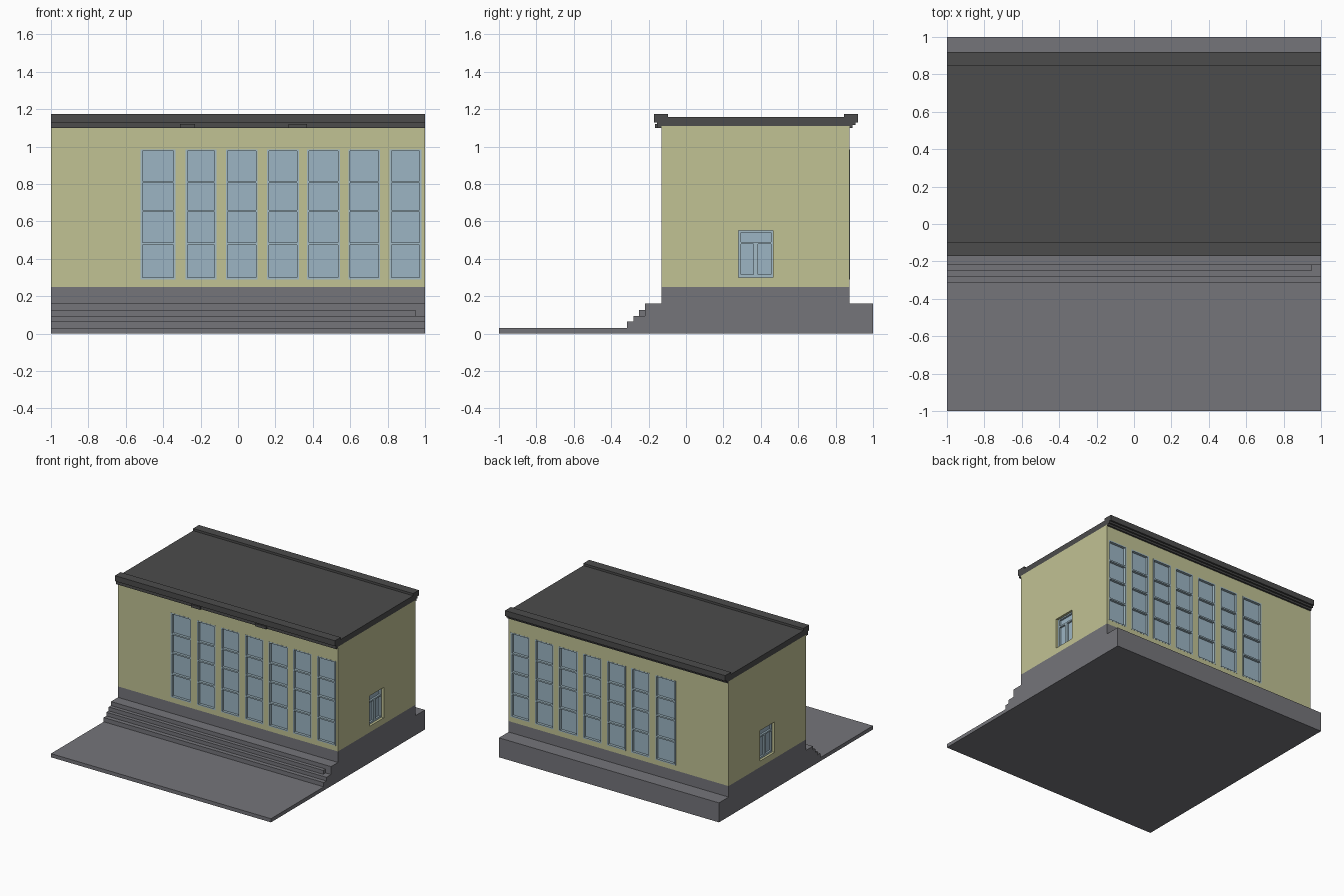
import bpy, bmesh
from mathutils import Vector

old = bpy.data.objects.get("Cube")
if old:
    bpy.data.objects.remove(old)


def material(name, rgb):
    lin = [((c / 255 + 0.055) / 1.055) ** 2.4 for c in rgb] + [1]
    m = bpy.data.materials.new(name)
    m.use_nodes = True
    m.diffuse_color = lin
    m.node_tree.nodes["Principled BSDF"].inputs["Base Color"].default_value = lin
    return m


WALL = material("cream plaster", (193, 194, 148))
STONE = material("grey stone", (117, 117, 122))
ROOF = material("dark roof", (76, 76, 76))
GLASS = material("blue glass", (156, 181, 196))
FRAME = material("pale blue frame", (163, 187, 198))


def finish(name, bm, *mats):
    me = bpy.data.meshes.new(name)
    bm.to_mesh(me)
    bm.free()
    for m in mats:
        me.materials.append(m)
    ob = bpy.data.objects.new(name, me)
    bpy.context.collection.objects.link(ob)
    return ob


def extrusion(name, profile, x0, x1, mat):
    """Extrude a (y, z) outline along x."""
    bm = bmesh.new()
    face = bm.faces.new([bm.verts.new((x0, y, z)) for y, z in profile])
    ext = bmesh.ops.extrude_face_region(bm, geom=[face], use_keep_orig=True)
    verts = [g for g in ext["geom"] if isinstance(g, bmesh.types.BMVert)]
    bmesh.ops.translate(bm, verts=verts, vec=(x1 - x0, 0, 0))
    bmesh.ops.recalc_face_normals(bm, faces=bm.faces[:])
    return finish(name, bm, mat)


def add_box(bm, a, b):
    lo = Vector([min(p) for p in zip(a, b)])
    hi = Vector([max(p) for p in zip(a, b)])
    r = bmesh.ops.create_cube(bm, size=1)
    for v in r["verts"]:
        v.co = [(lo[i] + hi[i]) / 2 + v.co[i] * (hi[i] - lo[i]) for i in range(3)]


# Stepped plinth with forecourt and rear ledge
extrusion("plinth", [(-1, 0), (1, 0), (1, .16), (.875, .16), (.875, .25),
                     (-.13, .25), (-.13, .16), (-.22, .16), (-.22, .095),
                     (-.28, .095), (-.28, .065), (-.315, .065),
                     (-.315, .03), (-1, .03)], -1, 1, STONE)
# One step stops short of the right end
extrusion("short_step", [(-.25, .095), (-.22, .095), (-.22, .127),
                         (-.25, .127)], -1, .95, STONE)

# Roof slab with raised lips and stepped cornices
extrusion("roof", [(-.17, 1.175), (-.095, 1.175), (-.095, 1.157), (.845, 1.157),
                   (.845, 1.175), (.92, 1.175), (.92, 1.13), (.905, 1.13),
                   (.905, 1.115), (.89, 1.115), (.89, 1.1), (.875, 1.1),
                   (.875, 1.11), (-.13, 1.11), (-.13, 1.1), (-.155, 1.1),
                   (-.155, 1.13), (-.17, 1.13)], -1, 1, ROOF)
# Small blocks under the front eave
for i, (x0, x1) in enumerate([(-.31, -.23), (.27, .37)]):
    extrusion(f"eave_block_{i + 1}", [(-.165, 1.098), (-.13, 1.098),
                                      (-.13, 1.12), (-.165, 1.12)], x0, x1, ROOF)

# Opening layouts: (u0, u1, v0, v1) on each wall
COLS = [(-.51, -.345), (-.27, -.125), (-.055, .095), (.165, .315),
        (.38, .535), (.6, .75), (.82, .97)]
ROWS = [(.3, .475), (.487, .65), (.662, .805), (.817, .975)]
PAD = .01
TALL = [(a - PAD, b + PAD, .29, .985) for a, b in COLS]
DOOR = [(.28, .465, .3, .55)]

# Each wall: name, (u, v, depth) to position, outward direction, u range, openings, recess
SIDES = [
    ("front", lambda u, v, d: (u, -.13 + d, v), (0, -1, 0), (-1, 1), TALL, .02),
    ("back", lambda u, v, d: (u, .875 - d, v), (0, 1, 0), (-1, 1), TALL, .02),
    ("right", lambda u, v, d: (-1 + d, u, v), (-1, 0, 0), (-.13, .875), DOOR, .035),
    ("left", lambda u, v, d: (1 - d, u, v), (1, 0, 0), (-.13, .875), DOOR, .035),
]


def wall(name, at, out, span, openings, depth):
    """Wall sheet with recessed, glazed openings."""
    us = sorted({*span, *(u for o in openings for u in o[:2])})
    vs = [.25, openings[0][2], openings[0][3], 1.11]
    bm = bmesh.new()
    holes = []
    for u0, u1 in zip(us, us[1:]):
        for v0, v1 in zip(vs, vs[1:]):
            f = bm.faces.new([bm.verts.new(at(u, v, 0)) for u, v in
                              ((u0, v0), (u1, v0), (u1, v1), (u0, v1))])
            f.normal_update()
            if f.normal.dot(Vector(out)) < 0:
                f.normal_flip()
            if (u0, u1, v0, v1) in openings:
                holes.append(f)
    bmesh.ops.inset_individual(bm, faces=holes, thickness=0, depth=-depth)
    for f in holes:
        f.material_index = 1
    finish(name + "_wall", bm, WALL, GLASS)


def bars(name, at, boxes, d0, d1):
    bm = bmesh.new()
    for u0, u1, v0, v1 in boxes:
        add_box(bm, at(u0, v0, d0), at(u1, v1, d1))
    finish(name, bm, FRAME)


for name, at, out, span, openings, depth in SIDES:
    wall(name, at, out, span, openings, depth)
    boxes = []
    if openings is TALL:
        # Outer frame and cross bars of the tall windows
        for a, b in COLS:
            boxes += [(a - PAD, a, .29, .985), (b, b + PAD, .29, .985),
                      (a, b, .29, .3), (a, b, .975, .985)]
            boxes += [(a, b, r[1], s[0]) for r, s in zip(ROWS, ROWS[1:])]
        bars(name + "_window_frames", at, boxes, -.001, depth)
    else:
        # Double leaves with a transom light above
        boxes = [(.28, .295, .3, .55), (.455, .465, .3, .55),
                 (.295, .455, .3, .315), (.295, .455, .54, .55),
                 (.295, .455, .478, .49), (.36, .385, .315, .478)]
        bars(name + "_side_window_frame", at, boxes, depth - .015, depth)
